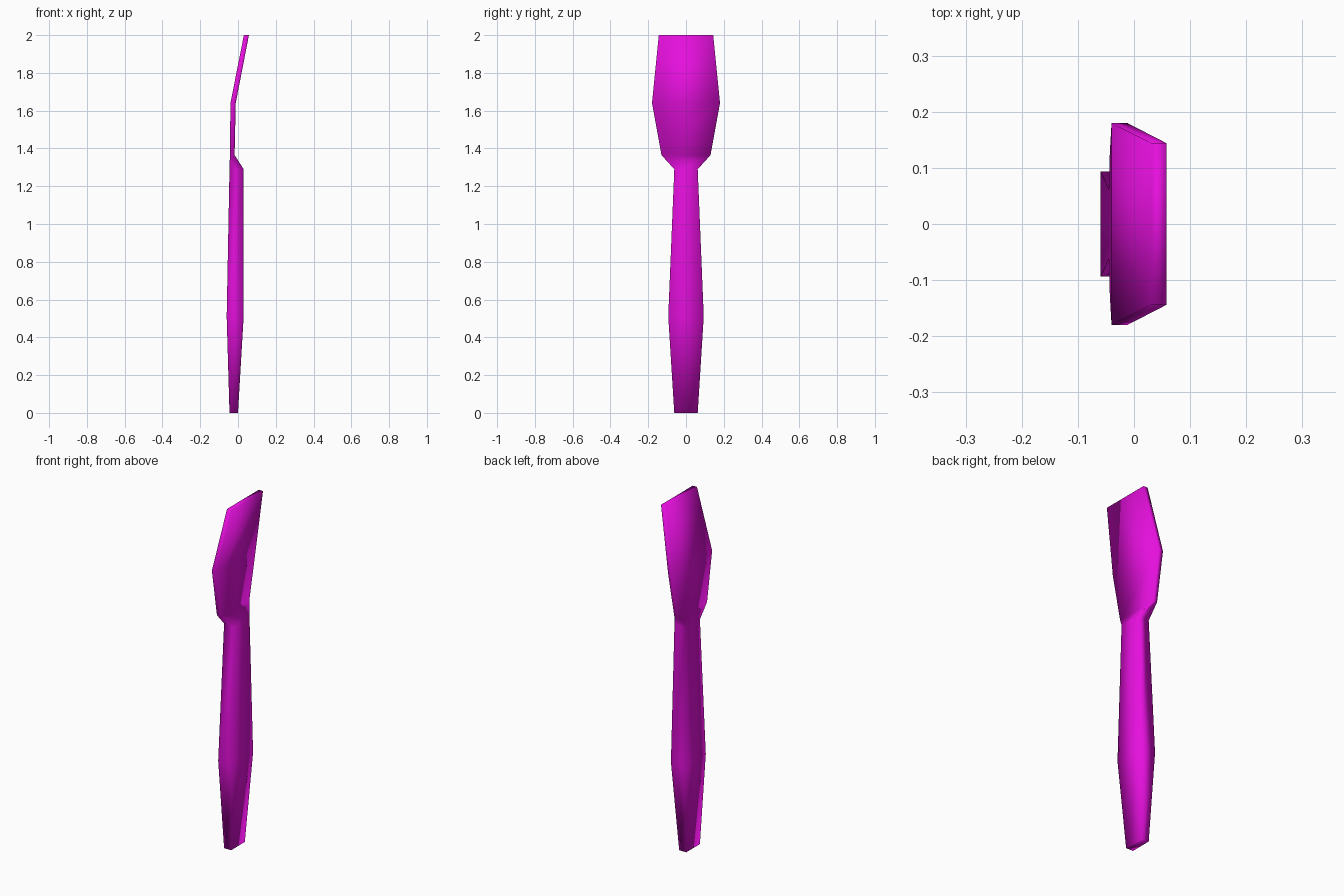
import bpy
import bmesh

cube = bpy.data.objects.get("Cube")
if cube:
    bpy.data.objects.remove(cube, do_unlink=True)

# Single magenta plastic
magenta = bpy.data.materials.new("magenta_plastic")
magenta.use_nodes = True
colour = (0.78, 0.005, 0.72, 1.0)
magenta.diffuse_color = colour
magenta.node_tree.nodes["Principled BSDF"].inputs["Base Color"].default_value = colour

# Rectangular sections from handle end to blade tip: height, back x, front x, half width
SECTIONS = [
    (0.00, -0.045, 0.000, 0.062),   # handle end
    (0.51, -0.060, 0.030, 0.094),   # grip bulge
    (1.29, -0.045, 0.030, 0.062),   # neck
    (1.365, -0.043, -0.018, 0.130), # blade shoulder
    (1.64, -0.040, -0.012, 0.180),  # widest blade
    (2.00, 0.031, 0.058, 0.144),    # blade tip
]


def loft(name, sections, material):
    """Skin a stack of rectangular sections and cap both ends."""
    bm = bmesh.new()
    rings = []
    for z, back, front, half in sections:
        corners = [(back, -half), (front, -half), (front, half), (back, half)]
        rings.append([bm.verts.new((x, y, z)) for x, y in corners])
    for low, high in zip(rings, rings[1:]):
        for i in range(4):
            j = (i + 1) % 4
            bm.faces.new((low[i], low[j], high[j], high[i]))
    bm.faces.new(rings[0][::-1])
    bm.faces.new(rings[-1])
    bmesh.ops.recalc_face_normals(bm, faces=bm.faces[:])
    for face in bm.faces:
        face.smooth = True
    mesh = bpy.data.meshes.new(name)
    bm.to_mesh(mesh)
    bm.free()
    mesh.materials.append(material)
    obj = bpy.data.objects.new(name, mesh)
    bpy.context.collection.objects.link(obj)
    return obj


# Handle and blade form one continuous smooth-shaded body
loft("spatula", SECTIONS, magenta)
